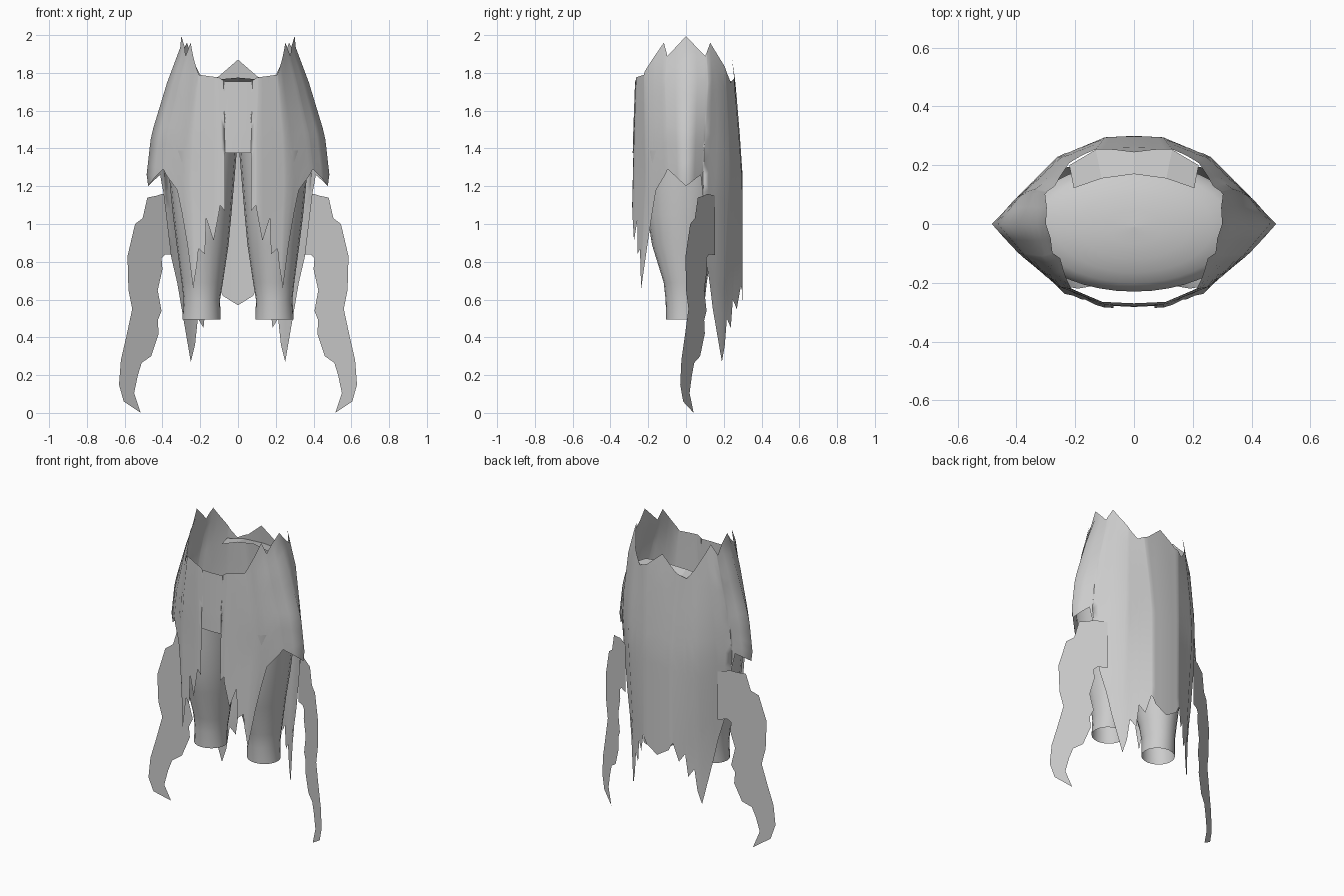
import bpy, math

grey = bpy.data.materials.new("cloth_grey")
grey.diffuse_color = (0.6, 0.6, 0.6, 1)


def make(name, verts, faces, smooth=True):
    """Right half of a part, mirrored across x = 0."""
    me = bpy.data.meshes.new(name)
    me.from_pydata(verts, [], faces)
    me.materials.append(grey)
    if smooth:
        me.shade_smooth()
    ob = bpy.data.objects.new(name, me)
    bpy.context.collection.objects.link(ob)
    mod = ob.modifiers.new("mirror", 'MIRROR')
    mod.merge_threshold = 0.0005
    return ob


def lerp(keys, t):
    """Piecewise linear lookup in a sorted list of (t, value)."""
    if t <= keys[0][0]:
        return keys[0][1]
    for (a, u), (b, v) in zip(keys, keys[1:]):
        if t <= b:
            return u + (v - u) * (t - a) / (b - a)
    return keys[-1][1]


def grid_faces(cols, rows, closed=False):
    n = cols if closed else cols - 1
    return [(c * rows + r, (c + 1) % cols * rows + r,
             (c + 1) % cols * rows + r + 1, c * rows + r + 1)
            for c in range(n) for r in range(rows - 1)]


# Robe: half cross-sections from front centre (0) over the side (4) to back centre (8)
sections = [
    (0.60, [(0, -.30), (.10, -.295), (.235, -.24), (.28, -.17), (.36, 0),
            (.33, .11), (.25, .19), (.10, .295), (0, .30)]),
    (1.25, [(0, -.285), (.10, -.28), (.26, -.21), (.40, -.095), (.485, 0),
            (.40, .09), (.26, .23), (.10, .295), (0, .30)]),
    (1.47, [(0, -.28), (.10, -.275), (.25, -.215), (.375, -.105), (.46, 0),
            (.38, .105), (.25, .225), (.11, .28), (0, .285)]),
    (1.75, [(0, -.27), (.11, -.265), (.22, -.22), (.31, -.115), (.375, 0),
            (.335, .12), (.23, .21), (.13, .255), (0, .262)]),
    (1.95, [(0, -.265), (.10, -.262), (.20, -.215), (.26, -.10), (.30, 0),
            (.285, .11), (.21, .20), (.13, .245), (0, .232)]),
]


def robe_point(t, z):
    return (lerp([(h, lerp([(i, p[0]) for i, p in enumerate(s)], t)) for h, s in sections], z),
            lerp([(h, lerp([(i, p[1]) for i, p in enumerate(s)], t)) for h, s in sections], z), z)


# Torn hem with the front slot, and torn upper edge with shoulder peaks
hem = [(0, 1.375), (.7, 1.375), (.701, 1.07), (.95, 1.10), (1.2, .91), (1.45, 1.03),
       (1.52, .84), (1.75, .87), (1.83, .78), (2, .66), (2.25, .89), (2.5, 1.18),
       (3, 1.29), (4, 1.20), (4.85, 1.26), (4.95, 1.17), (5, .83), (5.4, .55),
       (6, .27), (6.15, .36), (6.25, .5), (6.45, .45), (6.55, .6), (6.75, .55),
       (6.95, .67), (7.2, .62), (8, .57)]
rim = [(0, 1.755), (.65, 1.755), (.9, 1.775), (1.9, 1.79), (2.4, 1.88), (2.85, 1.96),
       (3.05, 1.89), (4, 1.995), (4.9, 1.89), (5.2, 1.96), (6.2, 1.80), (6.6, 1.75),
       (7.2, 1.78), (8, 1.87)]
ts = sorted({t for t, _ in hem} | {t for t, _ in rim} | {i / 2 for i in range(17)})
ROWS = 14
verts = []
for t in ts:
    lo, hi = lerp(hem, t), lerp(rim, t)
    verts += [robe_point(t, lo + (hi - lo) * r / (ROWS - 1)) for r in range(ROWS)]
make("torn_robe", verts, grid_faces(len(ts), ROWS))

# Trouser leg: rings as (z, inner x, outer x, front y, back y)
rings = [(.495, .092, .295, -.105, .09), (.60, .095, .288, -.108, .10),
         (.69, .08, .298, -.118, .11), (.89, .05, .325, -.18, .14),
         (1.05, .035, .345, -.205, .17), (1.20, .022, .36, -.215, .19),
         (1.39, .006, .375, -.22, .20)]
N = 20
verts = []
for i in range(N):
    a = 2 * math.pi * i / N
    for z, x0, x1, y0, y1 in rings:
        verts.append(((x0 + x1) / 2 + (x1 - x0) / 2 * math.cos(a),
                      (y0 + y1) / 2 + (y1 - y0) / 2 * math.sin(a), z))
make("trouser_leg", verts, grid_faces(N, len(rings), True))

# Trouser waist: low dome closing the inside
verts = []
for i in range(N + 1):
    a = -math.pi / 2 + math.pi * i / N
    for r in range(7):
        b = math.pi / 2 * r / 6
        verts.append((.38 * math.cos(a) * math.cos(b),
                      -.01 + .22 * math.sin(a) * math.cos(b), 1.38 + .1 * math.sin(b)))
make("trouser_waist", verts, grid_faces(N + 1, 7))

# Collar flap folded inward at the back
make("collar_flap", [(0, .17, 1.775), (.11, .155, 1.765), (.205, .122, 1.74),
                     (.22, .2, 1.745), (.13, .253, 1.745), (0, .258, 1.75)],
     [(0, 1, 4, 5), (1, 2, 3, 4)], False)

# Side tails: flat ragged strips slanting out from the back panel
tail = [(.335, 1.15), (.40, 1.16), (.43, 1.15), (.48, 1.14), (.505, 1.03), (.545, 1.0),
        (.585, .83), (.58, .65), (.56, .55), (.59, .41), (.62, .28), (.63, .15),
        (.605, .06), (.515, 0), (.55, .105), (.53, .2), (.51, .265), (.46, .3),
        (.42, .42), (.425, .49), (.405, .54), (.425, .65), (.40, .76), (.405, .82),
        (.385, .84), (.335, .835)]
make("side_tail", [(x, .36 - .62 * x, z) for x, z in tail],
     [tuple(range(len(tail)))], False)
